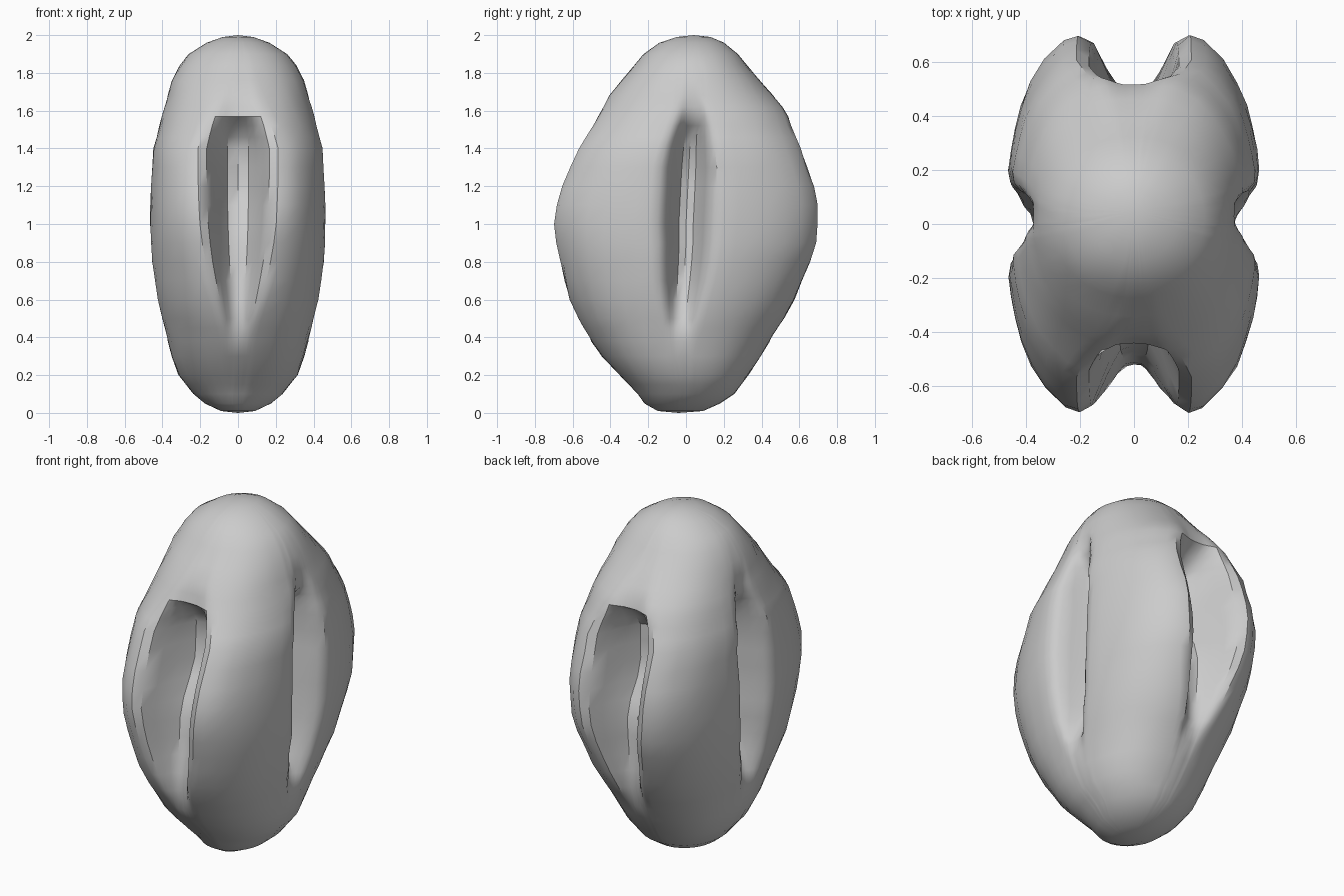
import bpy, bmesh, math, random

if "Cube" in bpy.data.objects:
    bpy.data.objects.remove(bpy.data.objects["Cube"])

random.seed(4)

# Body profile: height, half width (x), half depth (y), shift in y
BODY = [(0.01, .09, .12, -.03), (0.05, .175, .20, -.02), (0.1, .235, .255, 0),
        (0.2, .315, .34, -.01), (0.3, .35, .42, -.025), (0.4, .377, .485, -.03),
        (0.5, .405, .555, -.025), (0.6, .43, .612, -.02), (0.8, .46, .695, -.005),
        (0.9, .467, .73, 0), (1.0, .47, .747, 0), (1.1, .47, .747, .005),
        (1.2, .466, .725, .01), (1.4, .455, .645, .02), (1.6, .4, .505, .04),
        (1.7, .365, .425, .025), (1.8, .34, .33, .025), (1.9, .26, .25, .025),
        (1.96, .165, .17, .03), (1.99, .08, .09, .04)]
# Grooves: height, half angle in degrees, depth
LONG_GROOVE = [(0.0, 14, 0), (0.38, 12, 0), (0.5, 13, .06), (0.75, 18, .21),
               (0.95, 20, .30), (1.1, 21, .40), (1.2, 22, .42), (1.4, 25, .34),
               (1.5, 24, .20), (1.57, 22, .05), (1.66, 19, .01), (1.8, 16, 0),
               (2.0, 14, 0)]
SIDE_GROOVE = [(0.0, 16, 0), (0.42, 17, 0), (0.52, 18, .07), (0.7, 21, .19),
               (1.0, 23, .25), (1.3, 23, .25), (1.45, 20, .18), (1.56, 18, .05),
               (1.68, 16, 0), (2.0, 16, 0)]
HEIGHTS = [.01, .05, .1, .15, .2, .3, .38, .45, .5, .6, .7, .8, .9, 1.0, 1.1,
           1.2, 1.3, 1.4, 1.46, 1.52, 1.57, 1.62, 1.68, 1.76, 1.84, 1.9, 1.96, 1.99]
# Across a groove: share of half angle, share of depth (floor, wall, flat lip)
SECTION = [(0, 1), (.2, .94), (.34, .72), (.48, .42), (.6, .17), (.78, .04), (1, 0)]
LOBE_STEPS = 6


def lookup(table, z):
    for lo, hi in zip(table, table[1:]):
        if z <= hi[0]:
            t = max(0, (z - lo[0]) / (hi[0] - lo[0]))
            return [a + (b - a) * t for a, b in zip(lo[1:], hi[1:])]
    return table[-1][1:]


def ring(z):
    """One closed cross-section with four grooves and four lobes."""
    half_x, half_y, shift = lookup(BODY, z)
    power = 2 + .5 * math.sin(math.pi * z / 2)
    points = []
    for q in range(4):
        grooves = [LONG_GROOVE, SIDE_GROOVE]
        if q % 2:
            grooves.reverse()
        (w0, d0), (w1, d1) = [lookup(g, z) for g in grooves]
        cols = [(w0 * s, d0 * f, q) for s, f in SECTION]
        for i in range(1, LOBE_STEPS):
            cols.append((w0 + (90 - w1 - w0) * i / LOBE_STEPS, 0, q))
        cols += [(90 - w1 * s, d1 * f, q + 1) for s, f in reversed(SECTION[1:])]
        for angle, depth, axis in cols:
            phi = math.radians(q * 90 + angle)
            sx, sy = math.sin(phi), -math.cos(phi)
            r = (abs(sx / half_x) ** power + abs(sy / half_y) ** power) ** (-1 / power)
            r *= 1 + random.uniform(-.005, .005)
            a = math.radians(axis * 90)
            points.append((sx * r - math.sin(a) * depth,
                           sy * r + math.cos(a) * depth + shift, z))
    return points


# Lobed, grooved pod
bm = bmesh.new()
rings = [[bm.verts.new(p) for p in ring(z)] for z in HEIGHTS]
count = len(rings[0])
for low, high in zip(rings, rings[1:]):
    for i in range(count):
        j = (i + 1) % count
        bm.faces.new((low[i], low[j], high[j], high[i]))
bottom = bm.verts.new((0, -.04, 0))
top = bm.verts.new((0, .04, 2))
for i in range(count):
    j = (i + 1) % count
    bm.faces.new((bottom, rings[0][j], rings[0][i]))
    bm.faces.new((top, rings[-1][i], rings[-1][j]))
bmesh.ops.recalc_face_normals(bm, faces=bm.faces)
mesh = bpy.data.meshes.new("grooved_pod")
bm.to_mesh(mesh)
bm.free()

pod = bpy.data.objects.new("grooved_pod", mesh)
bpy.context.collection.objects.link(pod)
grey = bpy.data.materials.new("plain grey")
grey.diffuse_color = (.6, .6, .6, 1)
grey.use_nodes = True
grey.node_tree.nodes["Principled BSDF"].inputs["Base Color"].default_value = grey.diffuse_color
mesh.materials.append(grey)

# Smooth lobes with crisp groove edges
bpy.context.view_layer.objects.active = pod
pod.select_set(True)
bpy.ops.object.shade_smooth_by_angle(angle=math.radians(35))
